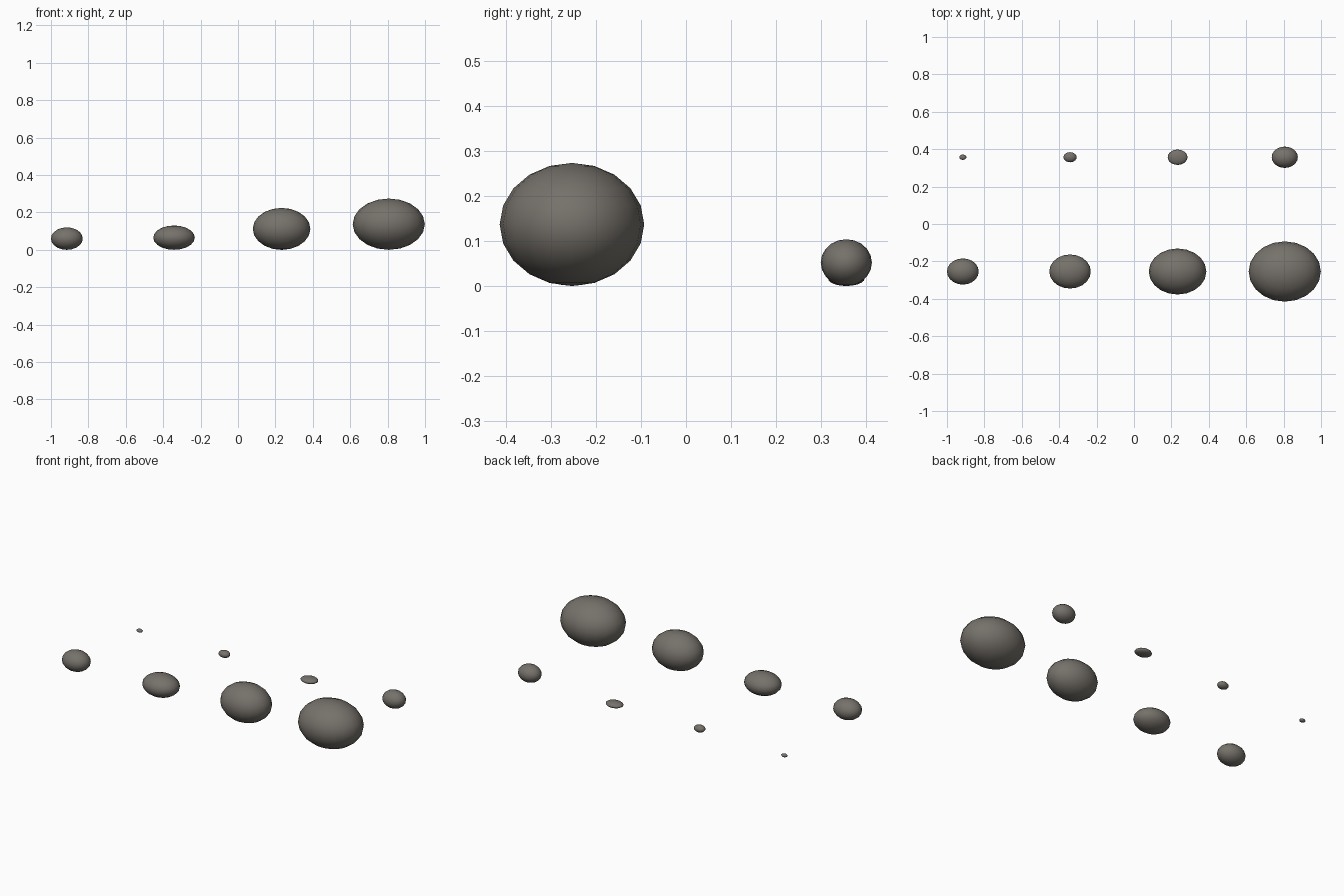
import bpy

if "Cube" in bpy.data.objects:
    bpy.data.objects.remove(bpy.data.objects["Cube"])

# One stone colour for everything
stone = bpy.data.materials.new("warm_grey_stone")
stone.diffuse_color = (0.18, 0.165, 0.145, 1)
stone.use_nodes = True
stone.node_tree.nodes["Principled BSDF"].inputs["Base Color"].default_value = stone.diffuse_color

COLUMNS = (-0.915, -0.342, 0.233, 0.806)

# Radii (x, y, z) of each rock from left to right, per row
ROWS = {
    "boulder": (-0.254, ((0.085, 0.070, 0.060), (0.111, 0.091, 0.065),
                         (0.154, 0.123, 0.112), (0.193, 0.161, 0.137))),
    "pebble": (0.357, ((0.019, 0.014, 0.010), (0.035, 0.027, 0.021),
                       (0.053, 0.041, 0.017), (0.070, 0.057, 0.052))),
}


def rock(name, x, y, radii):
    """Squashed smooth ball resting on the ground."""
    bpy.ops.mesh.primitive_uv_sphere_add(segments=20, ring_count=10, radius=1,
                                         location=(x, y, radii[2]))
    ob = bpy.context.object
    ob.name = name
    ob.scale = radii
    bpy.ops.object.transform_apply(location=False, rotation=False, scale=True)
    bpy.ops.object.shade_smooth()
    ob.data.materials.append(stone)


# Large rocks in front, small ones behind
for kind, (y, sizes) in ROWS.items():
    for i, (x, radii) in enumerate(zip(COLUMNS, sizes), 1):
        rock(f"{kind}_{i}", x, y, radii)
